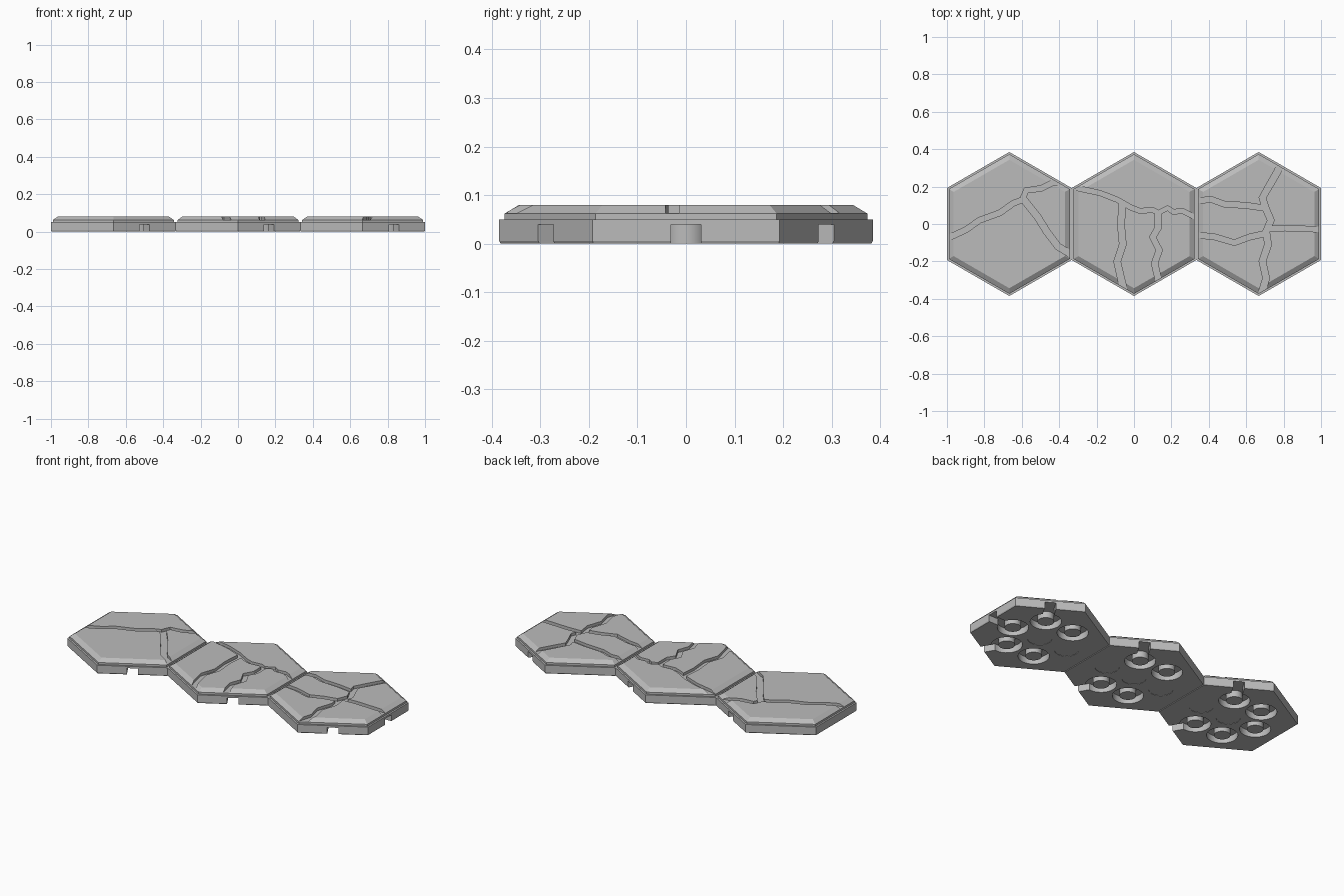
import bpy, bmesh
from math import pi, cos, sin, radians
from mathutils import Vector, Matrix

cube = bpy.data.objects.get("Cube")
if cube:
    bpy.data.objects.remove(cube, do_unlink=True)

APOTHEM = 1 / 3
HEIGHT = 0.08
CRACK_FLOOR = 0.063
POCKET_TOP = 0.039
POCKET_RADIUS = 0.19      # distance of the pockets from the tile centre

stone = bpy.data.materials.new("stone_grey")
stone.use_nodes = True
stone.diffuse_color = (0.5, 0.5, 0.5, 1)
stone.node_tree.nodes["Principled BSDF"].inputs["Base Color"].default_value = (0.5, 0.5, 0.5, 1)


def make_object(name, bm):
    bmesh.ops.recalc_face_normals(bm, faces=bm.faces)
    mesh = bpy.data.meshes.new(name)
    bm.to_mesh(mesh)
    bm.free()
    obj = bpy.data.objects.new(name, mesh)
    mesh.materials.append(stone)
    bpy.context.collection.objects.link(obj)
    return obj


def ring(bm, radius, z, count, centre=(0, 0), start=0.0):
    return [bm.verts.new((centre[0] + radius * cos(start + 2 * pi * i / count),
                          centre[1] + radius * sin(start + 2 * pi * i / count), z))
            for i in range(count)]


def bridge(bm, a, b):
    for i in range(len(a)):
        j = (i + 1) % len(a)
        bm.faces.new((a[i], a[j], b[j], b[i]))


def carve(target, cutter):
    """Subtract the cutter from the target, then discard it."""
    cutter.hide_render = True
    mod = target.modifiers.new("carve", 'BOOLEAN')
    mod.operation = 'DIFFERENCE'
    mod.solver = 'EXACT'
    mod.object = cutter
    bpy.context.view_layer.objects.active = target
    bpy.ops.object.modifier_apply(modifier=mod.name)
    bpy.data.objects.remove(cutter, do_unlink=True)


def hex_slab(name):
    """Hexagonal slab: plinth, small ledge, bevelled top."""
    bm = bmesh.new()
    profile = [(APOTHEM - 0.003, 0), (APOTHEM, 0.006), (APOTHEM, 0.05),
               (APOTHEM - 0.01, 0.05), (APOTHEM - 0.01, 0.062), (APOTHEM - 0.036, HEIGHT)]
    loops = [ring(bm, a / cos(pi / 6), z, 6, start=pi / 2) for a, z in profile]
    for a, b in zip(loops, loops[1:]):
        bridge(bm, a, b)
    bm.faces.new(loops[0])
    bm.faces.new(loops[-1])
    return make_object(name, bm)


def disc_cutter(centre, radius, top):
    bm = bmesh.new()
    low, high = (ring(bm, radius, z, 40, centre) for z in (-0.02, top))
    bridge(bm, low, high)
    bm.faces.new(low)
    bm.faces.new(high)
    return make_object("disc_cutter", bm)


def groove_cutter(centre, inner, outer, top):
    bm = bmesh.new()
    loops = [ring(bm, r, z, 40, centre) for r, z in
             ((inner, -0.02), (outer, -0.02), (outer, top), (inner, top))]
    for i in range(4):
        bridge(bm, loops[i], loops[(i + 1) % 4])
    return make_object("groove_cutter", bm)


def slot_cutter(angle):
    """Box that opens a pocket through the side wall."""
    bm = bmesh.new()
    bmesh.ops.create_cube(bm, size=1)
    bm.transform(Matrix.Rotation(angle, 4, 'Z')
                 @ Matrix.Translation((0.305, 0, POCKET_TOP / 2 - 0.01))
                 @ Matrix.Diagonal((0.11, 0.062, POCKET_TOP + 0.02, 1)))
    return make_object("slot_cutter", bm)


def crack_cutter(path, width):
    """Ribbon prism following a path of points."""
    pts = [Vector(p) for p in path]
    bm = bmesh.new()
    sections = []
    for i, p in enumerate(pts):
        before = (p - pts[i - 1]).normalized() if i else Vector((0, 0))
        after = (pts[i + 1] - p).normalized() if i < len(pts) - 1 else Vector((0, 0))
        t = (before + after).normalized()
        side = Vector((-t.y, t.x)) * width / 2
        sections.append([bm.verts.new((*(p + side * s), z)) for s, z in
                         ((-1, CRACK_FLOOR), (1, CRACK_FLOOR), (1, 0.1), (-1, 0.1))])
    for a, b in zip(sections, sections[1:]):
        bridge(bm, a, b)
    bm.faces.new(sections[0])
    bm.faces.new(sections[-1])
    return make_object("crack_cutter", bm)


# Crack paths per tile: (width, points)
left_cracks = [
    (0.03, [(-.36, -.09), (-.23, -.03), (-.16, .02), (-.05, .06), (.02, .11), (.07, .13),
            (.09, .18), (.17, .19), (.23, .22), (.29, .23)]),
    (0.036, [(.07, .14), (.15, .04), (.2, -.04), (.26, -.12), (.36, -.18)]),
]
middle_cracks = [
    (0.026, [(-.34, .2), (-.18, .165), (-.09, .13), (-.02, .09), (.03, .07), (.1, .075),
             (.13, .06), (.18, .085), (.21, .065), (.26, .07), (.36, .02)]),
    (0.036, [(-.06, .12), (-.07, 0), (-.06, -.11), (-.09, -.2), (-.07, -.29), (-.05, -.37)]),
    (0.034, [(.13, .06), (.13, -.02), (.1, -.07), (.135, -.14), (.11, -.21), (.14, -.34)]),
]
right_cracks = [
    (0.03, [(-.36, .125), (-.25, .13), (-.18, .105), (-.07, .1), (.03, .085)]),
    (0.036, [(.13, .35), (.1, .28), (.06, .21), (.02, .14), (.035, .09), (.065, .02),
             (.04, -.04), (.05, -.11), (.02, -.2), (.04, -.29), (.01, -.39)]),
    (0.03, [(-.36, -.055), (-.23, -.07), (-.13, -.1), (-.05, -.07), (.04, -.05)]),
    (0.028, [(.05, -.025), (.14, -.022), (.36, -.03)]),
]

# Tiles: name, column, cracks, directions (degrees) joined to a neighbour
tiles = [("left", 1, right_cracks, (180,)),
         ("middle", 0, middle_cracks, (0, 180)),
         ("right", -1, left_cracks, (0,))]

for side, column, cracks, joined in tiles:
    tile = hex_slab(side + "_hex_tile")
    for width, path in cracks:
        carve(tile, crack_cutter(path, width))
    # Underside: shallow discs at the centre and joins, grooves with side slots elsewhere
    carve(tile, disc_cutter((0, 0), 0.066, 0.002))
    for degrees in range(0, 360, 60):
        angle = radians(degrees)
        centre = (POCKET_RADIUS * cos(angle), POCKET_RADIUS * sin(angle))
        if degrees in joined:
            carve(tile, disc_cutter(centre, 0.066, 0.002))
        else:
            carve(tile, groove_cutter(centre, 0.045, 0.085, POCKET_TOP))
            carve(tile, slot_cutter(angle))
    tile.location.x = column * 2 * APOTHEM
    bpy.ops.object.select_all(action='DESELECT')
    tile.select_set(True)
    bpy.context.view_layer.objects.active = tile
    bpy.ops.object.shade_smooth_by_angle(angle=radians(25))
